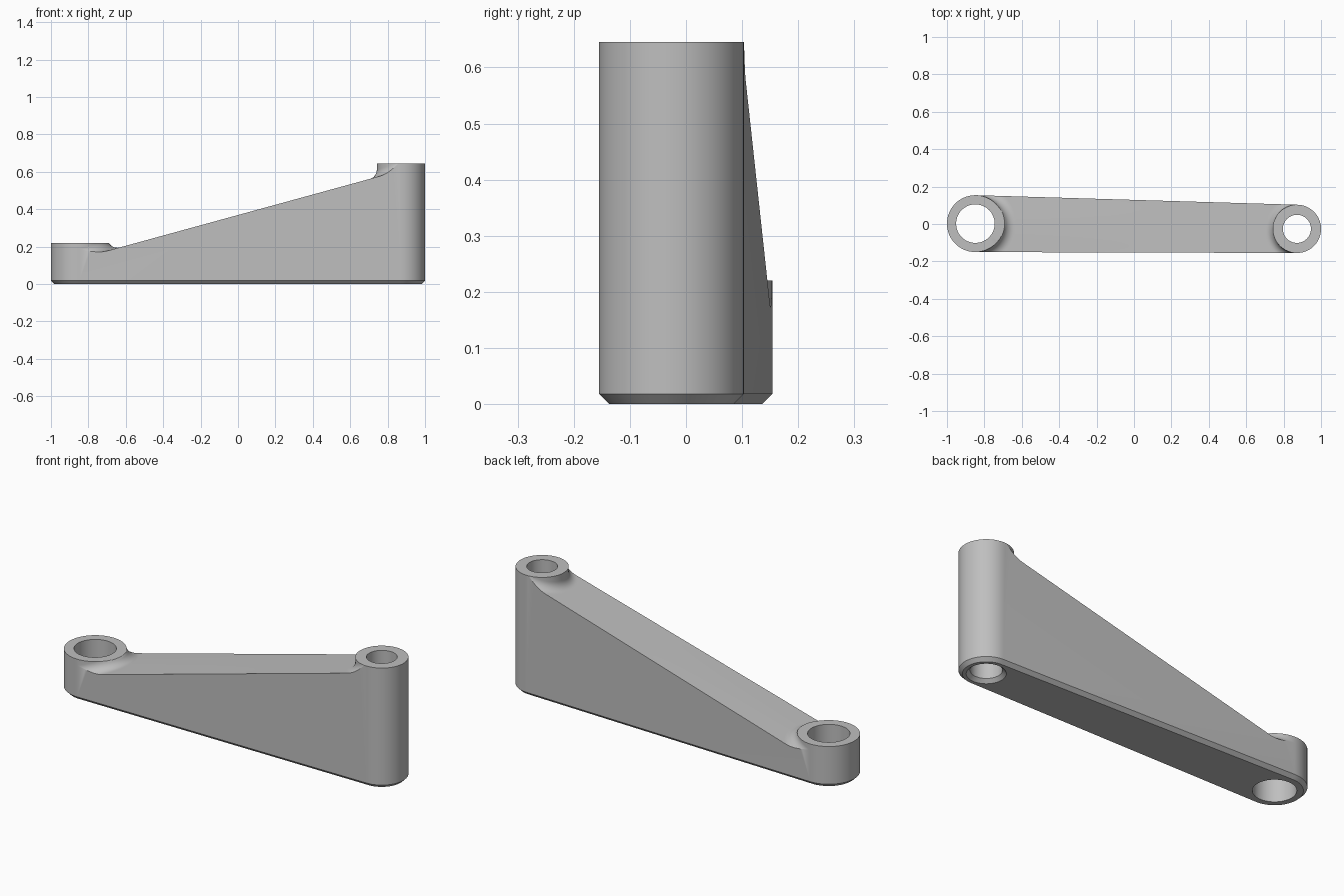
import bpy, bmesh
from math import acos, atan2, cos, sin, pi, sqrt
from mathutils import Vector

if "Cube" in bpy.data.objects:
    bpy.data.objects.remove(bpy.data.objects["Cube"])

N = 40            # segments per half of a boss
STEPS = 12        # samples across a fillet
FILLET = 0.05
CHAMFER = 0.018
SLOPE, MID = 0.274, 0.369   # sloping top of the arm

low = dict(c=Vector((-0.848, 0.002)), r=0.152, h=0.22, hole=0.103, sink=0)
tall = dict(c=Vector((0.871, -0.026)), r=0.129, h=0.645, hole=0.075, sink=0.018)

# Angles where the straight flanks touch both bosses
axis = tall["c"] - low["c"]
alpha = atan2(axis.y, axis.x)
beta = acos((low["r"] - tall["r"]) / axis.length)
low.update(sign=1, near=2 * beta)
tall.update(sign=-1, near=2 * pi - 2 * beta)

bm = bmesh.new()


def rim_point(b, k, r):
    """Point k on a boss: 0..N faces the arm, N..2N faces outwards."""
    far = 2 * pi - b["near"]
    turn = b["near"] * k / N if k <= N else b["near"] + far * (k - N) / N
    a = alpha - beta + b["sign"] * turn
    return b["c"] + r * Vector((cos(a), sin(a)))


def ring(b, r, z):
    return [bm.verts.new((*rim_point(b, k, r), z)) for k in range(2 * N)]


def bridge(a, b):
    for k in range(len(a)):
        n = (k + 1) % len(a)
        bm.faces.new((a[k], a[n], b[n], b[k]))


def top_height(p):
    """Sloping top, blended into each boss wall by a rolling-ball fillet."""
    z = MID + SLOPE * p.x
    for b in (low, tall):
        out = p - b["c"]
        d = max(out.length - b["r"], 0)
        m = SLOPE * out.normalized().x
        q = sqrt(1 + m * m)
        if d < FILLET * (1 + m / q):
            ball = FILLET * (m + q) - sqrt(max(FILLET**2 - (FILLET - d)**2, 0))
            z = min(z - m * d + ball, b["h"])
    return z


def travel(b, p, u, d):
    """Length along u from p until the boss wall is d away."""
    s = (p - b["c"]).dot(u)
    return -s + sqrt(max(s * s + (b["r"] + d)**2 - b["r"]**2, 0))


# Sloping top of the arm, as rows running from boss to boss
offsets = [1.28 * FILLET * (i / STEPS)**2 for i in range(STEPS + 1)]
rows = []
for j in range(N + 1):
    p, q = rim_point(low, j, low["r"]), rim_point(tall, j, tall["r"])
    u = (q - p).normalized()
    pts = [p + u * travel(low, p, u, d) for d in offsets]
    pts += [q - u * travel(tall, q, -u, d) for d in reversed(offsets)]
    pts[0], pts[-1] = p, q
    rows.append([bm.verts.new((*v, top_height(v))) for v in pts])
for a, b in zip(rows, rows[1:]):
    for i in range(len(a) - 1):
        bm.faces.new((a[i], a[i + 1], b[i + 1], b[i]))

# Bosses with their bores
for b, col in ((low, 0), (tall, -1)):
    top = ring(b, b["r"], b["h"])
    bore = ring(b, b["hole"], b["h"])
    skirt = ring(b, b["r"], CHAMFER)
    foot = ring(b, b["r"] - CHAMFER, 0)
    bridge(top, bore)
    last = bore
    if b["sink"]:
        throat = ring(b, b["hole"], b["sink"])
        bridge(bore, throat)
        last = throat
    mouth = ring(b, b["hole"] + b["sink"], 0)
    bridge(last, mouth)
    bridge(mouth, foot)
    for k in range(N):          # wall above the arm
        bm.faces.new((top[k], top[k + 1], rows[k + 1][col], rows[k][col]))
    for k in range(N, 2 * N):   # outer wall and chamfer
        n = (k + 1) % (2 * N)
        wall = [top[k], top[n], skirt[n], skirt[k]]
        if n == 0:
            wall.insert(2, rows[0][col])
        if k == N:
            wall.append(rows[N][col])
        bm.faces.new(wall)
        bm.faces.new((skirt[k], skirt[n], foot[n], foot[k]))
    b.update(skirt=skirt, foot=foot)

# Flat flanks, their chamfers and the underside
for k in (0, N):
    bm.faces.new([low["skirt"][k]] + rows[k] + [tall["skirt"][k]])
    bm.faces.new((low["skirt"][k], tall["skirt"][k], tall["foot"][k], low["foot"][k]))
bm.faces.new(low["foot"][:N + 1] + tall["foot"][N::-1])

bmesh.ops.remove_doubles(bm, verts=bm.verts, dist=0.00005)
bmesh.ops.recalc_face_normals(bm, faces=bm.faces)

mesh = bpy.data.meshes.new("lever_arm")
bm.to_mesh(mesh)
bm.free()
arm = bpy.data.objects.new("lever_arm", mesh)
bpy.context.collection.objects.link(arm)

# Plain grey metal
grey = bpy.data.materials.new("plain_grey")
grey.use_nodes = True
colour = (0.52, 0.52, 0.52, 1)
grey.diffuse_color = colour
grey.node_tree.nodes["Principled BSDF"].inputs["Base Color"].default_value = colour
mesh.materials.append(grey)

bpy.ops.object.select_all(action="DESELECT")
arm.select_set(True)
bpy.context.view_layer.objects.active = arm
bpy.ops.object.shade_smooth_by_angle(angle=pi / 6)
